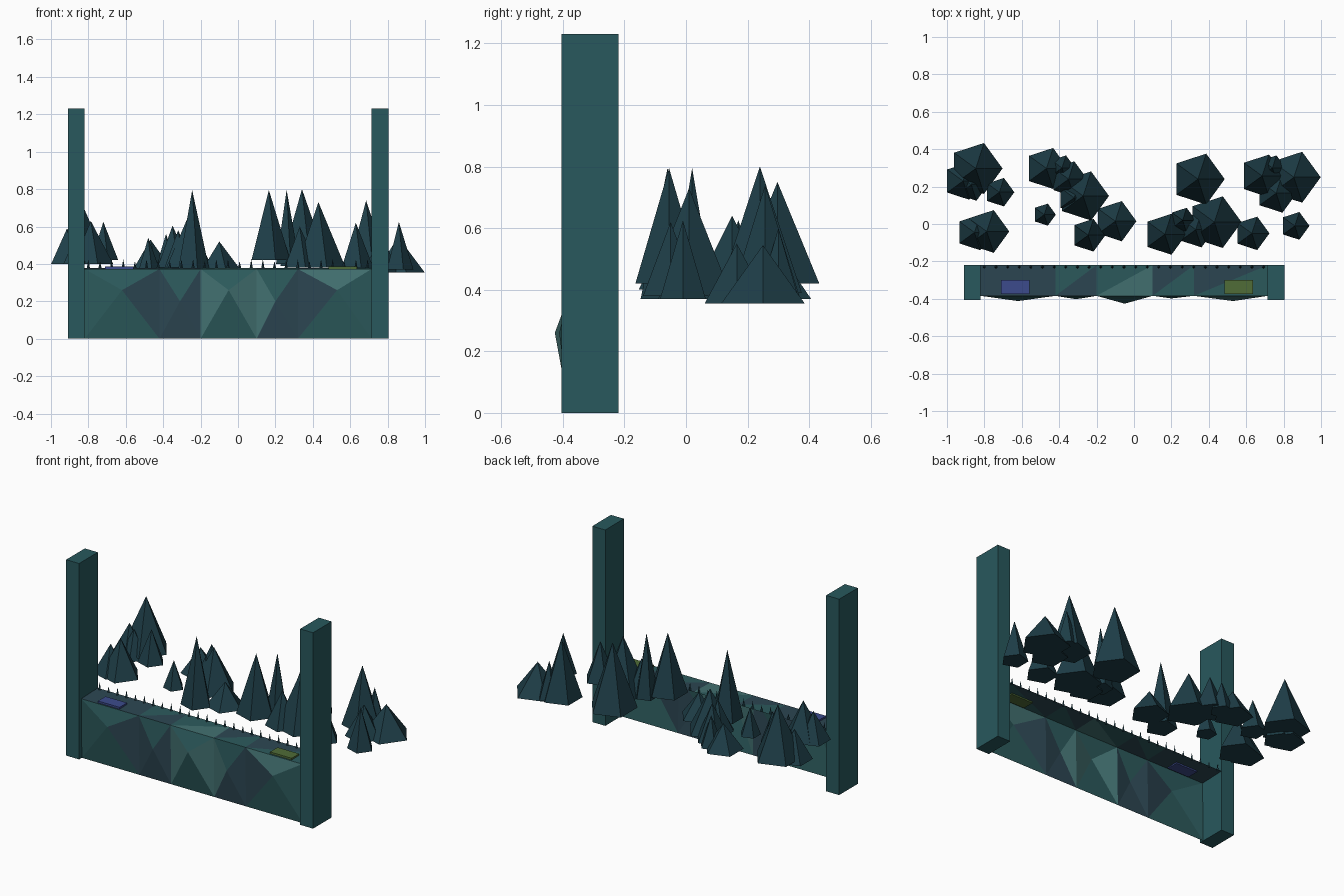
import bpy, bmesh
from mathutils import Matrix

if "Cube" in bpy.data.objects:
    bpy.data.objects.remove(bpy.data.objects["Cube"])


def material(name, rgb):
    m = bpy.data.materials.new(name)
    lin = [(c / 255 / 12.92 if c < 11 else ((c / 255 + 0.055) / 1.055) ** 2.4) for c in rgb]
    m.diffuse_color = (*lin, 1)
    m.use_nodes = True
    m.node_tree.nodes["Principled BSDF"].inputs["Base Color"].default_value = m.diffuse_color
    return m


POST = material("post_teal", (40, 88, 93))
TREE = material("pine_dark", (30, 62, 72))
BLUE = material("blue", (60, 75, 140))
GREEN = material("green", (80, 108, 55))
SHADES = {"t": material("rock_teal", (44, 90, 92)),
          "s": material("rock_slate", (44, 70, 82)),
          "l": material("rock_light", (66, 112, 112))}


def finish(name, bm, mats):
    mesh = bpy.data.meshes.new(name)
    bm.to_mesh(mesh)
    bm.free()
    for m in mats:
        mesh.materials.append(m)
    ob = bpy.data.objects.new(name, mesh)
    bpy.context.collection.objects.link(ob)
    return ob


def box(name, lo, hi, mat):
    bm = bmesh.new()
    size = [b - a for a, b in zip(lo, hi)]
    mid = [(a + b) / 2 for a, b in zip(lo, hi)]
    bmesh.ops.create_cube(bm, size=1, matrix=Matrix.Translation(mid) @ Matrix.Diagonal((*size, 1)))
    return finish(name, bm, [mat])


def spire(bm, x, y, r, base, top, sides=5):
    bmesh.ops.create_cone(bm, cap_ends=True, segments=sides, radius1=r, radius2=0, depth=top - base,
                          matrix=Matrix.Translation((x, y, (base + top) / 2)))


def pine(name, x, y, r, base, top):
    # five-sided cone with one corner pointing to +x
    bm = bmesh.new()
    spire(bm, 0, 0, r, base, top)
    tip = max(bm.verts, key=lambda v: v.co.z)
    corners = [v for v in bm.verts if v is not tip]
    a = max(corners, key=lambda v: v.co.x).co
    turn = a.to_2d().angle_signed((1, 0)) if abs(a.y) > 1e-5 else 0
    bmesh.ops.rotate(bm, verts=bm.verts, matrix=Matrix.Rotation(-turn, 3, 'Z'))
    bmesh.ops.translate(bm, verts=bm.verts, vec=(x, y, 0))
    finish(name, bm, [TREE])


# Side posts
box("left_post", (-0.91, -0.405, 0), (-0.82, -0.22, 1.23), POST)
box("right_post", (0.715, -0.405, 0), (0.805, -0.22, 1.23), POST)

# Faceted rock face and ledge: an open sheet, one pyramid per bay
edges = [-0.82, -0.42, -0.2, 0.1, 0.32, 0.715]
apexes = [(-0.62, -0.412, 0.26), (-0.31, -0.402, 0.2), (-0.05, -0.426, 0.26),
          (0.2, -0.398, 0.2), (0.53, -0.412, 0.26)]
bays = ["ttst", "stss", "ltlt", "ltss", "sltt"]      # left, top, right, bottom
ledges = ["ss", "st", "lt", "ts", "ts"]
keys = list(SHADES)
bm = bmesh.new()
low = [bm.verts.new((x, -0.378, 0)) for x in edges]
rim = [bm.verts.new((x, -0.384, 0.373)) for x in edges]
back = [bm.verts.new((x, -0.22, 0.378)) for x in edges]


def facet(vs, shade):
    bm.faces.new(vs).material_index = keys.index(shade)


for i, (p, bay, ledge) in enumerate(zip(apexes, bays, ledges)):
    a = bm.verts.new(p)
    facet((rim[i], low[i], a), bay[0])
    facet((rim[i + 1], rim[i], a), bay[1])
    facet((low[i + 1], rim[i + 1], a), bay[2])
    facet((low[i], low[i + 1], a), bay[3])
    facet((rim[i], rim[i + 1], back[i + 1]), ledge[0])
    facet((rim[i], back[i + 1], back[i]), ledge[1])
finish("rock_ledge", bm, list(SHADES.values()))

# Coloured plates on the ledge
box("blue_plate", (-0.71, -0.375, 0.367), (-0.56, -0.3, 0.385), BLUE)
box("green_plate", (0.485, -0.375, 0.367), (0.635, -0.3, 0.385), GREEN)

# Row of small spikes along the back edge
bm = bmesh.new()
for i in range(25):
    spire(bm, -0.8 + i * 0.0622, -0.23, 0.009, 0.375, 0.425 - 0.01 * (i % 3 == 1), 4)
finish("grass_spikes", bm, [TREE])

# Pine clusters: x, y, radius, base z, tip z
pines = [
    (-0.846, 0.297, 0.143, 0.42, 0.75), (-0.914, 0.23, 0.105, 0.40, 0.59),
    (-0.87, 0.21, 0.09, 0.40, 0.57), (-0.72, 0.17, 0.08, 0.42, 0.625),
    (-0.787, -0.04, 0.12, 0.40, 0.63), (-0.853, -0.045, 0.1, 0.40, 0.58),
    (-0.468, 0.297, 0.115, 0.37, 0.53), (-0.385, 0.3, 0.07, 0.37, 0.56),
    (-0.35, 0.24, 0.1, 0.38, 0.605), (-0.32, 0.14, 0.09, 0.38, 0.58),
    (-0.272, 0.15, 0.138, 0.38, 0.64), (-0.245, -0.06, 0.092, 0.37, 0.795),
    (-0.48, 0.05, 0.062, 0.37, 0.54), (-0.1, 0.015, 0.113, 0.37, 0.52),
    (0.165, -0.055, 0.115, 0.42, 0.795), (0.26, 0.02, 0.07, 0.40, 0.795),
    (0.33, -0.03, 0.1, 0.38, 0.6), (0.342, 0.24, 0.143, 0.39, 0.8),
    (0.43, 0.01, 0.145, 0.38, 0.73), (0.63, -0.05, 0.094, 0.38, 0.62),
    (0.855, 0.25, 0.143, 0.355, 0.545), (0.685, 0.257, 0.12, 0.37, 0.74),
    (0.76, 0.165, 0.11, 0.355, 0.55), (0.74, 0.3, 0.07, 0.37, 0.6),
    (0.86, -0.01, 0.078, 0.37, 0.625),
]
for i, p in enumerate(pines):
    pine(f"pine_{i + 1:02d}", *p)
